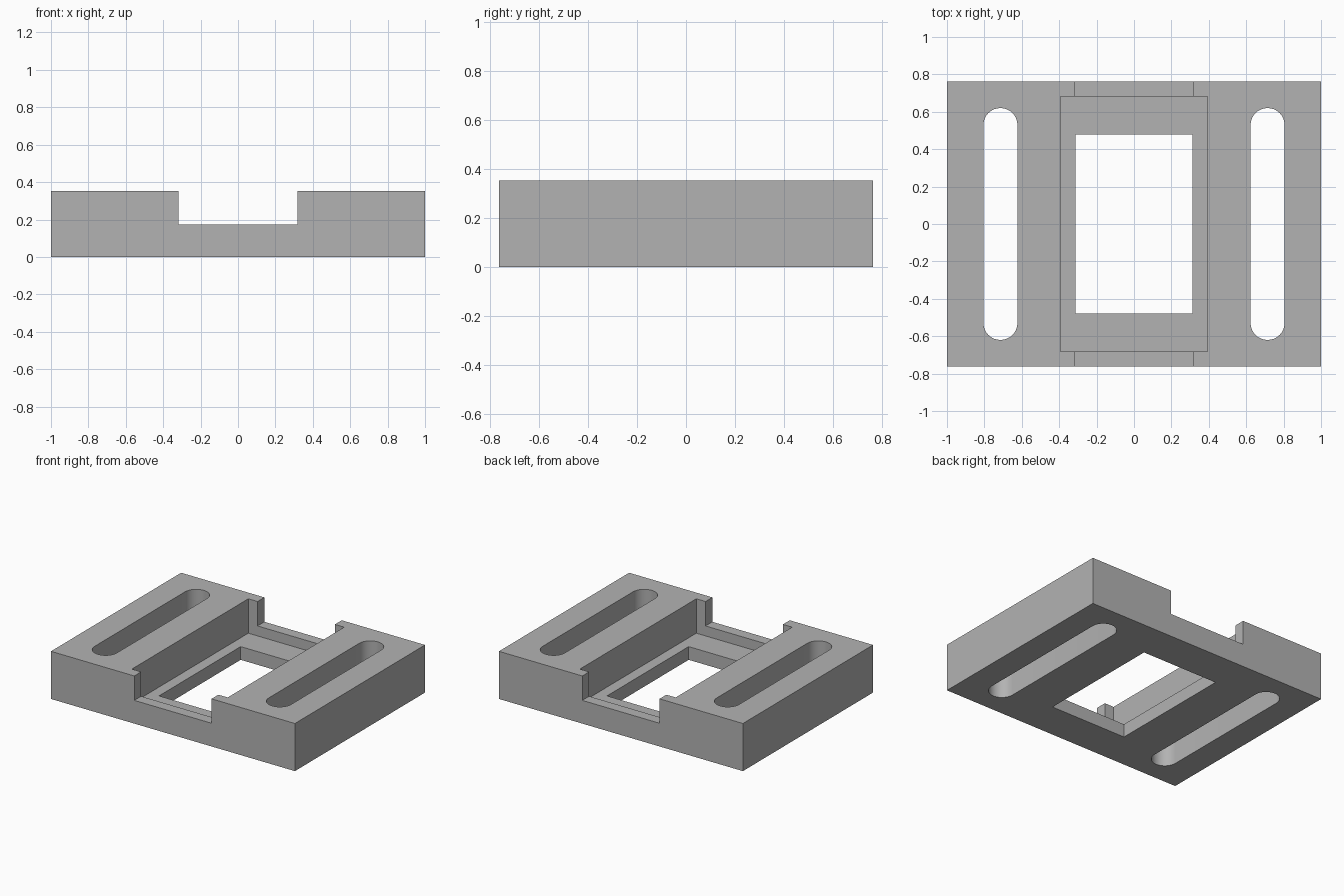
import bpy, bmesh, math

if "Cube" in bpy.data.objects:
    bpy.data.objects.remove(bpy.data.objects["Cube"])

W, D, H = 1.0, 0.762, 0.353     # half width, half depth, height
SILL, FLOOR = 0.172, 0.098      # heights of the end sills and pocket floor

grey = bpy.data.materials.new("grey")
grey.diffuse_color = (0.45, 0.45, 0.45, 1)
grey.use_nodes = True
grey.node_tree.nodes["Principled BSDF"].inputs["Base Color"].default_value = grey.diffuse_color


def prism(name, outline, z0, z1):
    """Solid made by raising a flat outline from z0 to z1."""
    bm = bmesh.new()
    base = bm.faces.new([bm.verts.new((x, y, z0)) for x, y in outline])
    top = bmesh.ops.extrude_face_region(bm, geom=[base])["geom"]
    bmesh.ops.translate(bm, vec=(0, 0, z1 - z0),
                        verts=[v for v in top if isinstance(v, bmesh.types.BMVert)])
    bmesh.ops.recalc_face_normals(bm, faces=bm.faces)
    mesh = bpy.data.meshes.new(name)
    bm.to_mesh(mesh)
    bm.free()
    mesh.materials.append(grey)
    ob = bpy.data.objects.new(name, mesh)
    bpy.context.collection.objects.link(ob)
    return ob


def rect(hx, hy):
    return [(-hx, -hy), (hx, -hy), (hx, hy), (-hx, hy)]


def slot(cx, r, hy, n=16):
    """Long outline with rounded ends."""
    pts = []
    for i in range(2 * n + 2):
        k = i if i <= n else i - 1          # repeat the angle where the ends join
        a = math.pi * k / n
        cy = (hy - r) * (1 if i <= n else -1)
        pts.append((cx + r * math.cos(a), cy + r * math.sin(a)))
    return pts


# Solid plate
plate = prism("mounting_plate", rect(W, D), 0, H)

# Cutters: end notches, inner pocket, window and two slots
cutters = [
    prism("notch_cutter", rect(0.317, D + 0.2), SILL, H + 0.2),
    prism("pocket_cutter", rect(0.393, 0.682), FLOOR, H + 0.3),
    prism("window_cutter", rect(0.313, 0.478), -0.2, H + 0.1),
]
for side in (-1, 1):
    cutters.append(prism("slot_cutter", slot(side * 0.714, 0.091, 0.62), -0.2, H + 0.2))

for c in cutters:
    mod = plate.modifiers.new(c.name, "BOOLEAN")
    mod.operation = "DIFFERENCE"
    mod.solver = "EXACT"
    mod.object = c
    c.hide_render = True

# Apply the cuts and remove the cutters
bpy.context.view_layer.objects.active = plate
plate.select_set(True)
for mod in list(plate.modifiers):
    bpy.ops.object.modifier_apply(modifier=mod.name)
for c in cutters:
    bpy.data.objects.remove(c)

# Smooth rounded slot ends, sharp edges elsewhere
bpy.ops.object.select_all(action="DESELECT")
plate.select_set(True)
bpy.ops.object.shade_smooth_by_angle(angle=math.radians(30))
